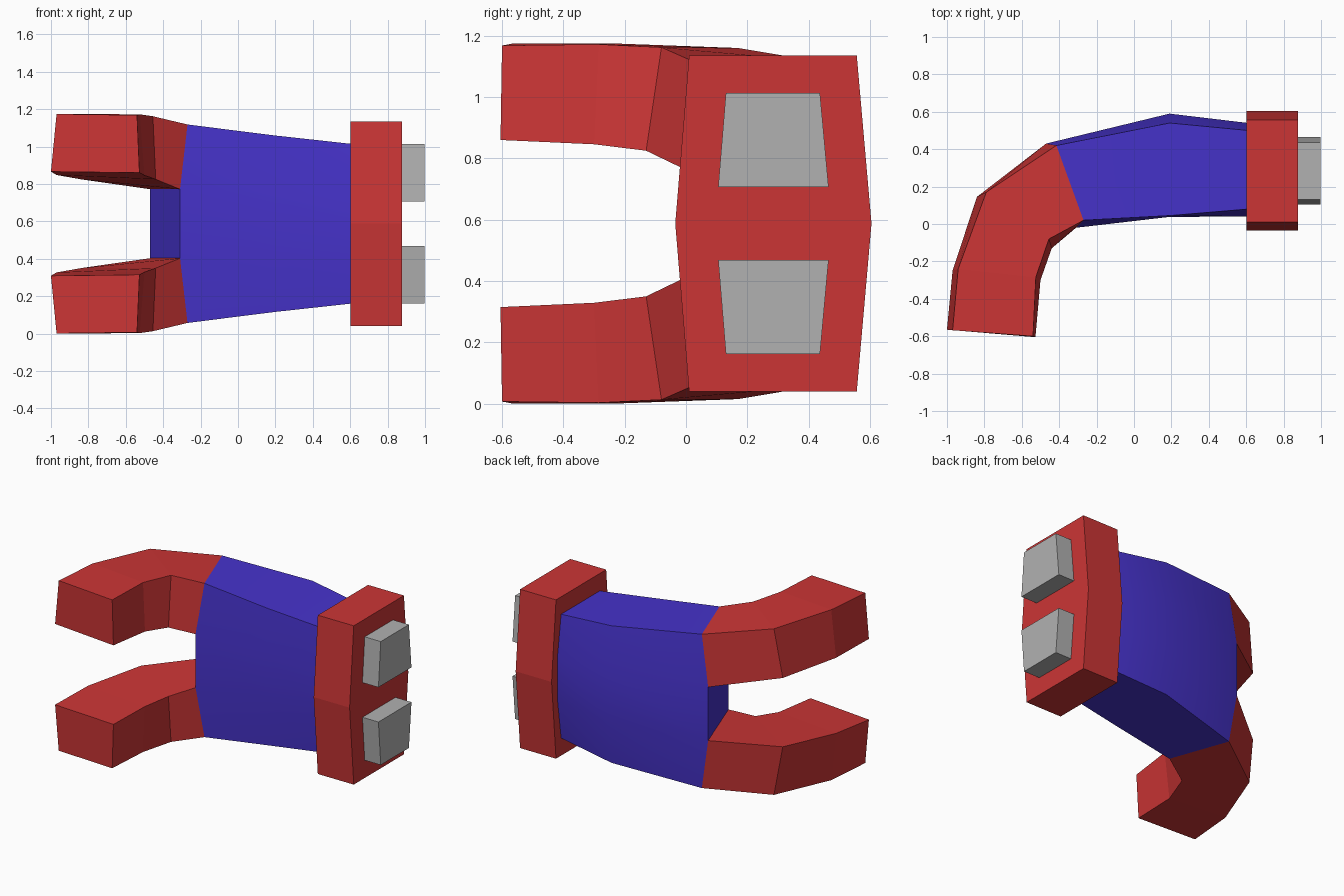
import bpy, bmesh, math

if "Cube" in bpy.data.objects:
    bpy.data.objects.remove(bpy.data.objects["Cube"])

MID = 0.5875  # height of the mirror plane


def material(name, rgb):
    m = bpy.data.materials.new(name)
    m.diffuse_color = (*rgb, 1)
    m.use_nodes = True
    m.node_tree.nodes["Principled BSDF"].inputs["Base Color"].default_value = m.diffuse_color
    return m


RED = material("red", (0.6, 0.036, 0.036))
BLUE = material("blue", (0.062, 0.033, 0.6))
GREY = material("grey", (0.44, 0.44, 0.44))


def make(name, verts, faces, mat, flip=False, smooth=False):
    bm = bmesh.new()
    vs = [bm.verts.new((x, y, 2 * MID - z if flip else z)) for x, y, z in verts]
    for f in faces:
        bm.faces.new([vs[i] for i in f])
    bmesh.ops.recalc_face_normals(bm, faces=bm.faces)
    me = bpy.data.meshes.new(name)
    bm.to_mesh(me)
    bm.free()
    me.materials.append(mat)
    ob = bpy.data.objects.new(name, me)
    bpy.context.collection.objects.link(ob)
    if smooth:
        bpy.context.view_layer.objects.active = ob
        ob.select_set(True)
        bpy.ops.object.shade_smooth_by_angle(angle=math.radians(30))
        ob.select_set(False)


def loft(rings):
    """Side faces joining equal rings of points."""
    n = len(rings[0])
    verts = [p for r in rings for p in r]
    faces = [(k * n + i, k * n + (i + 1) % n, (k + 1) * n + (i + 1) % n, (k + 1) * n + i)
             for k in range(len(rings) - 1) for i in range(n)]
    return verts, faces


# Body: each ring is a barrel section given by its upper half, mirrored in height
def body_ring(front_top, front_in, back_in, back_top):
    low = [(x, y, 2 * MID - z) for x, y, z in (back_top, back_in, front_in, front_top)]
    return [front_top, *[front_in], low[2], low[3], low[0], low[1], back_in, back_top]


root = [(-0.27, 0.02, 1.118), (-0.31, -0.02, 0.772), (-0.47, 0.43, 0.772), (-0.415, 0.42, 1.118)]
body = [
    body_ring(*root),
    body_ring((0.19, 0.045, 1.06), (0.19, 0.038, 0.755), (0.19, 0.59, 0.755), (0.19, 0.54, 1.06)),
    body_ring((0.61, 0.08, 1.014), (0.61, 0.04, 0.735), (0.61, 0.54, 0.735), (0.61, 0.50, 1.014)),
]
v, f = loft(body)
f.append((1, 2, 5, 6))  # end face seen between the claws
make("body", v, f, BLUE, smooth=True)

# Claws: four-sided sections sweeping forward
claw = [
    root,
    [(-0.455, -0.08, 1.162), (-0.44, -0.13, 0.825), (-0.84, 0.145, 0.825), (-0.79, 0.17, 1.16)],
    [(-0.525, -0.285, 1.172), (-0.50, -0.30, 0.846), (-0.97, -0.25, 0.848), (-0.94, -0.24, 1.175)],
    [(-0.54, -0.60, 1.168), (-0.527, -0.605, 0.86), (-1.0, -0.565, 0.866), (-0.97, -0.568, 1.174)],
]
v, f = loft(claw)
f.append((12, 13, 14, 15))
make("upper_claw", v, f, RED)
make("lower_claw", v, f, RED, flip=True)


# Prisms along x: collar and pegs
def prism(name, outline, x0, x1, mat, flip=False):
    n = len(outline)
    v, f = loft([[(x, y, z) for y, z in outline] for x in (x0, x1)])
    f += [tuple(range(n)), tuple(range(n, 2 * n))]
    make(name, v, f, mat, flip)


prism("collar", [(0.01, 1.135), (-0.035, MID), (0.01, 0.04),
                 (0.557, 0.04), (0.605, MID), (0.557, 1.135)], 0.602, 0.876, RED)

peg = [(0.13, 1.013), (0.105, 0.707), (0.465, 0.707), (0.437, 1.013)]
prism("upper_peg", peg, 0.87, 0.998, GREY)
prism("lower_peg", peg, 0.87, 0.998, GREY, flip=True)
